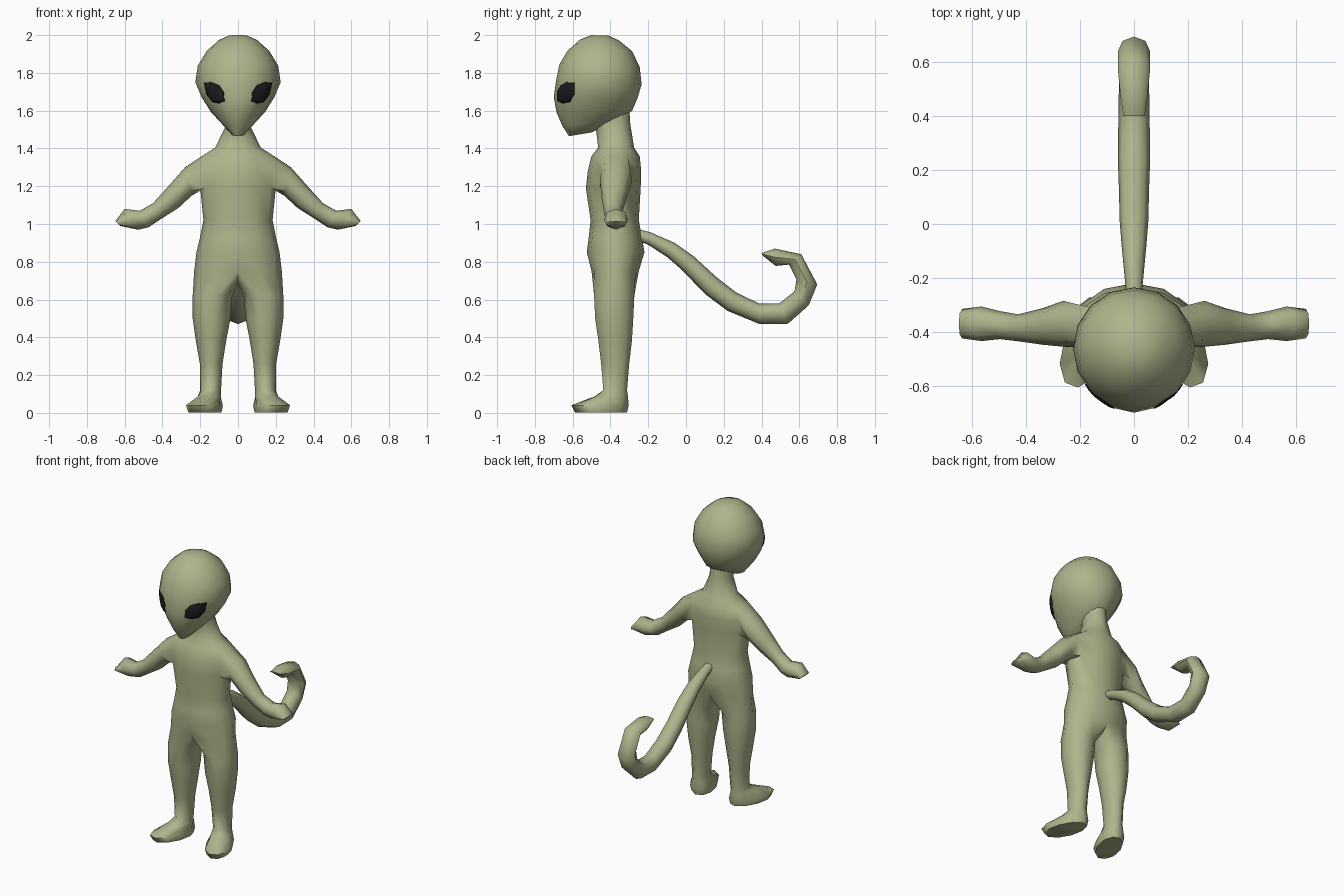
import bpy, bmesh, math
from mathutils import Vector as V
from mathutils.bvhtree import BVHTree

if "Cube" in bpy.data.objects:
    bpy.data.objects.remove(bpy.data.objects["Cube"])


def material(name, rgb):
    m = bpy.data.materials.new(name)
    m.diffuse_color = (*rgb, 1)
    m.use_nodes = True
    m.node_tree.nodes["Principled BSDF"].inputs["Base Color"].default_value = m.diffuse_color
    return m


SKIN = material("olive_skin", (0.42, 0.46, 0.26))
BLACK = material("black_eye", (0.012, 0.012, 0.014))


def finish(name, bm, mat, angle=50):
    me = bpy.data.meshes.new(name)
    bm.to_mesh(me)
    me.materials.append(mat)
    me.polygons.foreach_set("use_smooth", [True] * len(me.polygons))
    me.set_sharp_from_angle(angle=math.radians(angle))
    ob = bpy.data.objects.new(name, me)
    bpy.context.collection.objects.link(ob)
    return ob


def ring(bm, c, u, v, degrees):
    return [bm.verts.new(c + u * math.cos(math.radians(d)) + v * math.sin(math.radians(d)))
            for d in degrees]


def profile_ring(bm, fy, fz, by, bz, hw, degrees):
    """Ellipse spanned by a front and a back point of the side profile."""
    f, b = V((0, fy, fz)), V((0, by, bz))
    return ring(bm, (f + b) / 2, V((hw, 0, 0)), (b - f) / 2, degrees)


def bridge(bm, r0, r1, closed=True):
    n = len(r0)
    for i in range(n if closed else n - 1):
        j = (i + 1) % n
        bm.faces.new((r0[i], r0[j], r1[j], r1[i]))


def profile_loft(bm, rows, sides):
    rings = [profile_ring(bm, *r, [i * 360 / sides for i in range(sides)]) for r in rows]
    for a, b in zip(rings, rings[1:]):
        bridge(bm, a, b)
    bm.faces.new(rings[0])
    bm.faces.new(rings[-1])
    bmesh.ops.recalc_face_normals(bm, faces=bm.faces[:])


# Head: tilted rings from crown to chin
head = bmesh.new()
profile_loft(head, [
    (-.50, 2.0, -.41, 1.997, .045), (-.56, 1.977, -.355, 1.972, .10),
    (-.625, 1.92, -.285, 1.915, .165), (-.67, 1.845, -.245, 1.83, .213),
    (-.688, 1.76, -.235, 1.74, .226), (-.70, 1.67, -.255, 1.67, .192),
    (-.685, 1.59, -.285, 1.60, .145), (-.655, 1.52, -.36, 1.55, .09),
    (-.62, 1.465, -.50, 1.485, .035)], 16)
finish("head", head, SKIN, 60)

# Eyes: almond patches projected onto the face, slightly domed
tree = BVHTree.FromBMesh(head)
ALMOND = [(.068, 1.65), (.10, 1.638), (.135, 1.645), (.165, 1.685),
          (.18, 1.75), (.145, 1.752), (.10, 1.735), (.075, 1.70)]
MID = V((.122, 1.697))
CORE = V((0, -.46, 1.72))


def on_face(bm, p, side, lift):
    hit = tree.ray_cast(V((p[0] * side, -2, p[1])), V((0, 1, 0)))[0]
    return bm.verts.new(hit + (hit - CORE).normalized() * lift)


for side, name in ((1, "left_eye"), (-1, "right_eye")):
    bm = bmesh.new()
    outline = ALMOND[::side]
    loops = [[on_face(bm, MID.lerp(V(p), s), side, lift) for p in outline]
             for s, lift in ((1, -.002), (.96, .005), (.7, .008), (.35, .009))]
    for a, b in zip(loops, loops[1:]):
        bridge(bm, a, b)
    centre = on_face(bm, MID, side, .009)
    for i in range(8):
        bm.faces.new((loops[-1][i], loops[-1][(i + 1) % 8], centre))
    finish(name, bm, BLACK, 60)

# Body: half of neck and torso as open rings
body = bmesh.new()
HALF = range(-90, 91, 30)
torso = [profile_ring(body, *r, HALF) for r in [
    (-.48, 1.52, -.30, 1.61, .065), (-.475, 1.49, -.295, 1.53, .07),
    (-.465, 1.405, -.275, 1.405, .12), (-.50, 1.36, -.245, 1.36, .19),
    (-.52, 1.28, -.237, 1.28, .215), (-.53, 1.19, -.24, 1.19, .20),
    (-.505, 1.02, -.25, 1.02, .183), (-.515, .93, -.235, .94, .20),
    (-.525, .85, -.22, .85, .22), (-.50, .75, -.25, .75, .232)]]
for k, (a, b) in enumerate(zip(torso, torso[1:])):
    if k in (3, 4):  # leave a shoulder opening
        bridge(body, a[:3], b[:3], False)
        bridge(body, a[4:], b[4:], False)
    else:
        bridge(body, a, b, False)

# arm grows out of the shoulder opening
prev = torso[3][2:5] + [torso[4][4]] + torso[5][4:1:-1] + [torso[4][2]]
body.verts.remove(torso[4][3])
ARM = [(.28, 1.30, .245, 1.15, -.37, .085), (.36, 1.21, .315, 1.085, -.38, .068),
       (.45, 1.11, .41, 1.025, -.385, .05), (.52, 1.07, .475, .982, -.375, .052),
       (.60, 1.08, .53, .97, -.37, .064), (.65, 1.015, .625, .99, -.37, .055)]


# torso sides were only partly bridged: close the strips beside the opening
for k in (3, 4):
    a, b = torso[k], torso[k + 1]

for ux, uz, lx, lz, y, d in ARM:
    up, lo = V((ux, y, uz)), V((lx, y, lz))
    cur = ring(body, (up + lo) / 2, (up - lo) / 2, V((0, d, 0)), range(-45, 315, 45))
    bridge(body, prev, cur)
    prev = cur
body.faces.new(prev)

# leg continues the hip ring, closed by a crotch arch
prev = torso[-1] + [body.verts.new(p) for p in
                    ((0, -.30, .70), (0, -.375, .685), (0, -.45, .70))]
LEG = [(.135, -.38, .62, .105, .112, 0), (.14, -.38, .50, .10, .106, 0),
       (.143, -.375, .38, .08, .093, 0), (.142, -.375, .26, .06, .078, 0),
       (.145, -.375, .12, .055, .066, 0), (.152, -.395, .088, .062, .09, .2),
       (.178, -.455, .04, .085, .16, .36), (.175, -.45, .002, .076, .145, .36)]
for x, y, z, w, l, turn in LEG:
    cs, sn = math.cos(turn), math.sin(turn)
    cur = ring(body, V((x, y, z)), V((cs, sn, 0)) * w, V((-sn, cs, 0)) * l,
               range(-108, 252, 36))
    bridge(body, prev, cur)
    prev = cur
body.faces.new(prev)

# mirror the half body and close the neck top
bmesh.ops.mirror(body, geom=body.verts[:] + body.edges[:] + body.faces[:],
                 axis='X', merge_dist=.001)
bmesh.ops.remove_doubles(body, verts=body.verts[:], dist=.0005)
bmesh.ops.holes_fill(body, edges=[e for e in body.edges if e.is_boundary], sides=0)
bmesh.ops.recalc_face_normals(body, faces=body.faces[:])
finish("body", body, SKIN, 65)

# Tail: hooked tube with a wedge tip
tail = bmesh.new()
profile_loft(tail, [
    (-.25, .91, -.25, .972, .03), (-.20, .89, -.19, .957, .035),
    (-.10, .825, -.06, .90, .046), (-.02, .755, .04, .83, .053),
    (.10, .63, .16, .72, .056), (.22, .54, .265, .638, .06),
    (.39, .47, .385, .58, .058), (.54, .472, .495, .58, .056),
    (.65, .57, .575, .645, .058), (.695, .68, .585, .705, .06),
    (.61, .84, .545, .785, .06), (.47, .87, .475, .778, .05),
    (.40, .846, .402, .836, .04)], 8)
finish("tail", tail, SKIN, 50)
